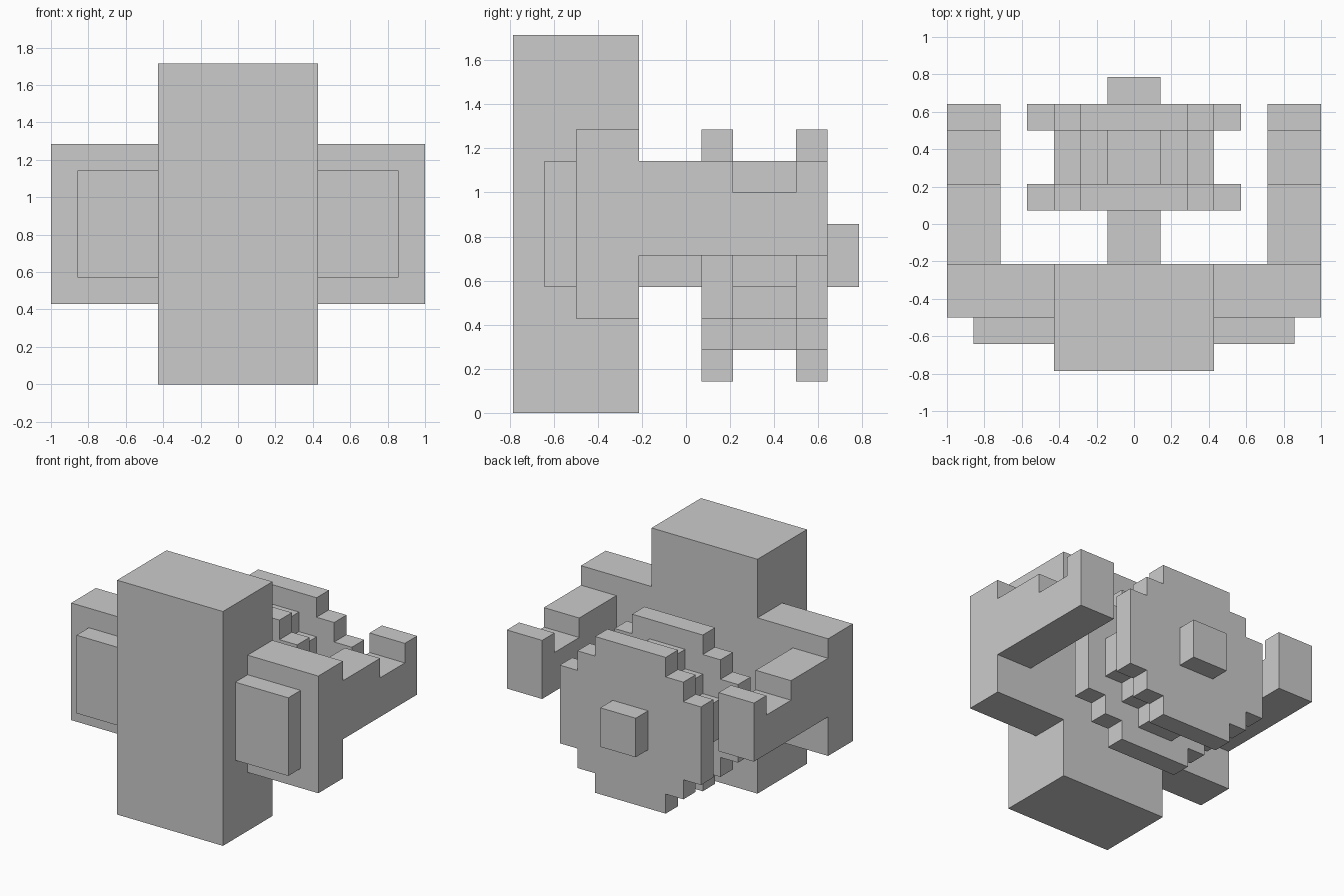
import bpy, bmesh
from mathutils import Vector

if "Cube" in bpy.data.objects:
    bpy.data.objects.remove(bpy.data.objects["Cube"])

U = 1 / 7                 # one block of the model grid
ORIGIN_Y = -5.5           # grid row 0 sits at the front face


def point(x, y, z):
    return Vector((x, y + ORIGIN_Y, z)) * U


def prism(name, outline, direction, mirror=False):
    """Extrude a closed outline of grid points along a grid direction."""
    bm = bmesh.new()
    face = bm.faces.new([bm.verts.new(point(*p)) for p in outline])
    out = bmesh.ops.extrude_face_region(bm, geom=[face], use_keep_orig=True)
    moved = [g for g in out["geom"] if isinstance(g, bmesh.types.BMVert)]
    bmesh.ops.translate(bm, verts=moved, vec=Vector(direction) * U)
    bmesh.ops.recalc_face_normals(bm, faces=bm.faces)
    mesh = bpy.data.meshes.new(name)
    bm.to_mesh(mesh)
    bm.free()
    obj = bpy.data.objects.new(name, mesh)
    bpy.context.collection.objects.link(obj)
    if mirror:
        obj.modifiers.new("Mirror", "MIRROR").use_axis[0] = True
    return obj


def box(name, x, y, z, mirror=False):
    base = [(x[0], y[0], z[0]), (x[1], y[0], z[0]),
            (x[1], y[1], z[0]), (x[0], y[1], z[0])]
    return prism(name, base, (0, 0, z[1] - z[0]), mirror)


def stepped_disc(name, radius, y, core, center_z=5):
    """Blocky disc: 'core' is the half width of its outermost row."""
    quarter = []
    for i in range(radius - core + 1):
        quarter.append((core + i, radius - i))
        if i < radius - core:
            quarter.append((core + i, radius - i - 1))
    ring = quarter + [(a, -b) for a, b in reversed(quarter)]
    ring += [(-a, -b) for a, b in quarter] + [(-a, b) for a, b in reversed(quarter)]
    return prism(name, [(a, y[0], center_z + b) for a, b in ring],
                 (0, y[1] - y[0], 0))


# Tall central body
box("body", (-3, 3), (0, 4), (0, 12))

# Side blocks with raised front pads
box("side_block", (3, 7), (2, 4), (3, 9), mirror=True)
box("front_pad", (3, 6), (1, 2), (4, 8), mirror=True)

# Rear arms with a notch in the top
arm = [(4, 5), (10, 5), (10, 8), (9, 8), (9, 7), (7, 7), (7, 8), (4, 8)]
prism("rear_arm", [(5, y, z) for y, z in arm], (2, 0, 0), mirror=True)

# Spool: two flanges around a smaller drum
stepped_disc("front_flange", 4, (6, 7), core=2)
stepped_disc("drum", 3, (7, 9), core=1)
stepped_disc("rear_flange", 4, (9, 10), core=2)

# Axle stubs either side of the spool
box("axle", (-1, 1), (4, 6), (4, 6))
box("axle_cap", (-1, 1), (10, 11), (4, 6))
